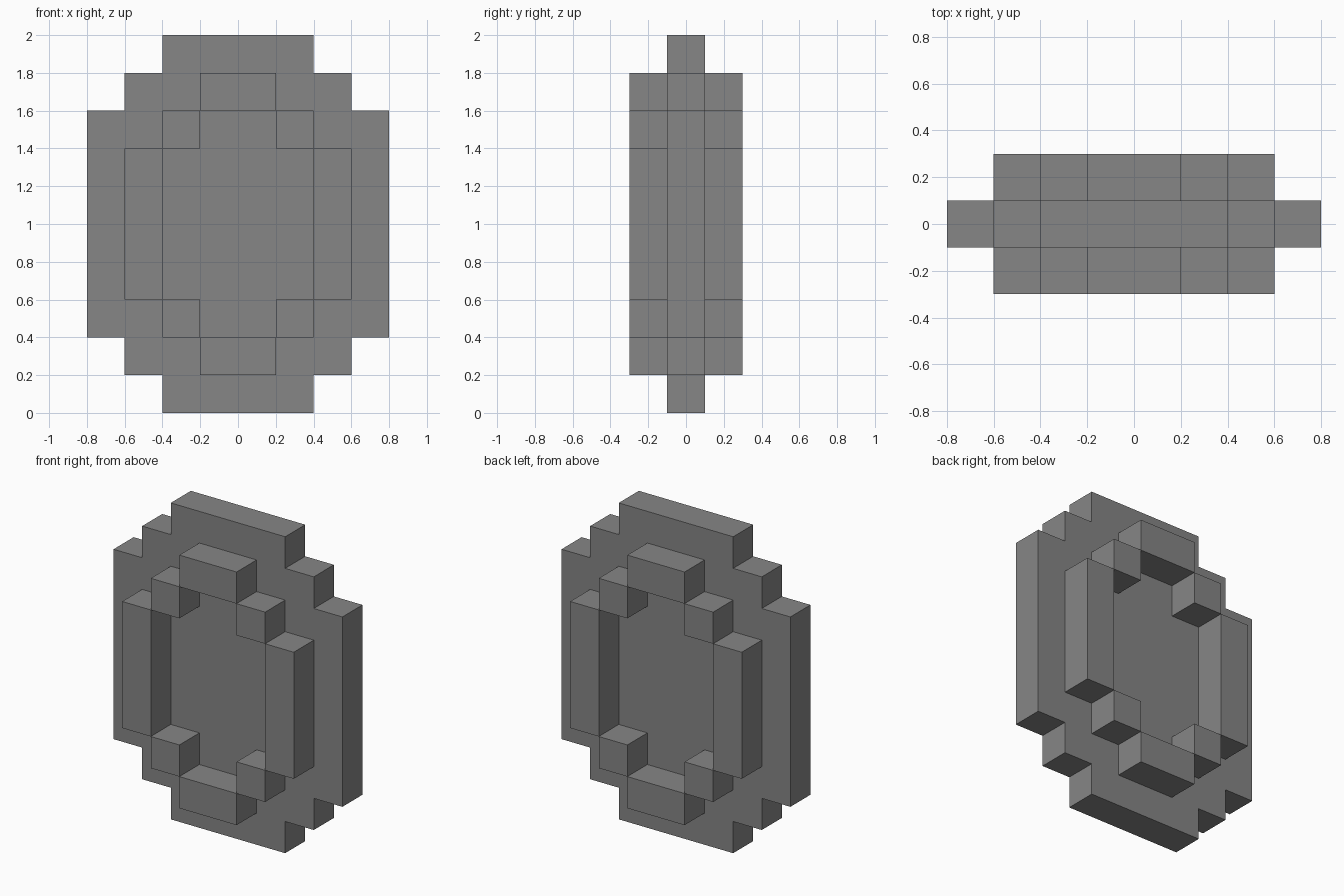
import bpy
import bmesh

cube = bpy.data.objects.get("Cube")
if cube:
    bpy.data.objects.remove(cube, do_unlink=True)

# Single grey material
grey = bpy.data.materials.new("mid_grey")
grey.use_nodes = True
colour = (0.24, 0.24, 0.24, 1)
grey.diffuse_color = colour
grey.node_tree.nodes["Principled BSDF"].inputs["Base Color"].default_value = colour

U = 0.2          # block size
MID = 1.0        # height of the centre


def add_object(name, bm):
    bmesh.ops.recalc_face_normals(bm, faces=bm.faces)
    mesh = bpy.data.meshes.new(name)
    bm.to_mesh(mesh)
    bm.free()
    mesh.materials.append(grey)
    obj = bpy.data.objects.new(name, mesh)
    bpy.context.collection.objects.link(obj)
    return obj


def block(name, x, y, z, width, height):
    """Box one block deep, with centre and size given in blocks."""
    bm = bmesh.new()
    bmesh.ops.create_cube(bm, size=U)
    bmesh.ops.scale(bm, vec=(width, 1, height), verts=bm.verts)
    bmesh.ops.translate(bm, vec=(x * U, y * U, MID + z * U), verts=bm.verts)
    return add_object(name, bm)


# Stepped slab: one quarter outline mirrored round, then extruded
quarter = [(4, 3), (3, 3), (3, 4), (2, 4), (2, 5)]
right_half = [(x, -z) for x, z in reversed(quarter)] + quarter
outline = right_half + [(-x, z) for x, z in reversed(right_half)]
bm = bmesh.new()
face = bm.faces.new([bm.verts.new((x * U, -U / 2, MID + z * U)) for x, z in outline])
extruded = bmesh.ops.extrude_face_region(bm, geom=[face], use_keep_orig=True)
moved = [v for v in extruded["geom"] if isinstance(v, bmesh.types.BMVert)]
bmesh.ops.translate(bm, vec=(0, U, 0), verts=moved)
add_object("coin_slab", bm)

# Raised ring of blocks on both faces
for side, y in (("front", -1), ("back", 1)):
    for level, s in (("top", 1), ("bottom", -1)):
        block(f"{side}_{level}_bar", 0, y, s * 3.5, 2, 1)
        for hand, h in (("left", 1), ("right", -1)):
            block(f"{side}_{level}_{hand}_corner", h * 1.5, y, s * 2.5, 1, 1)
    for hand, h in (("left", 1), ("right", -1)):
        block(f"{side}_{hand}_bar", h * 2.5, y, 0, 1, 4)
